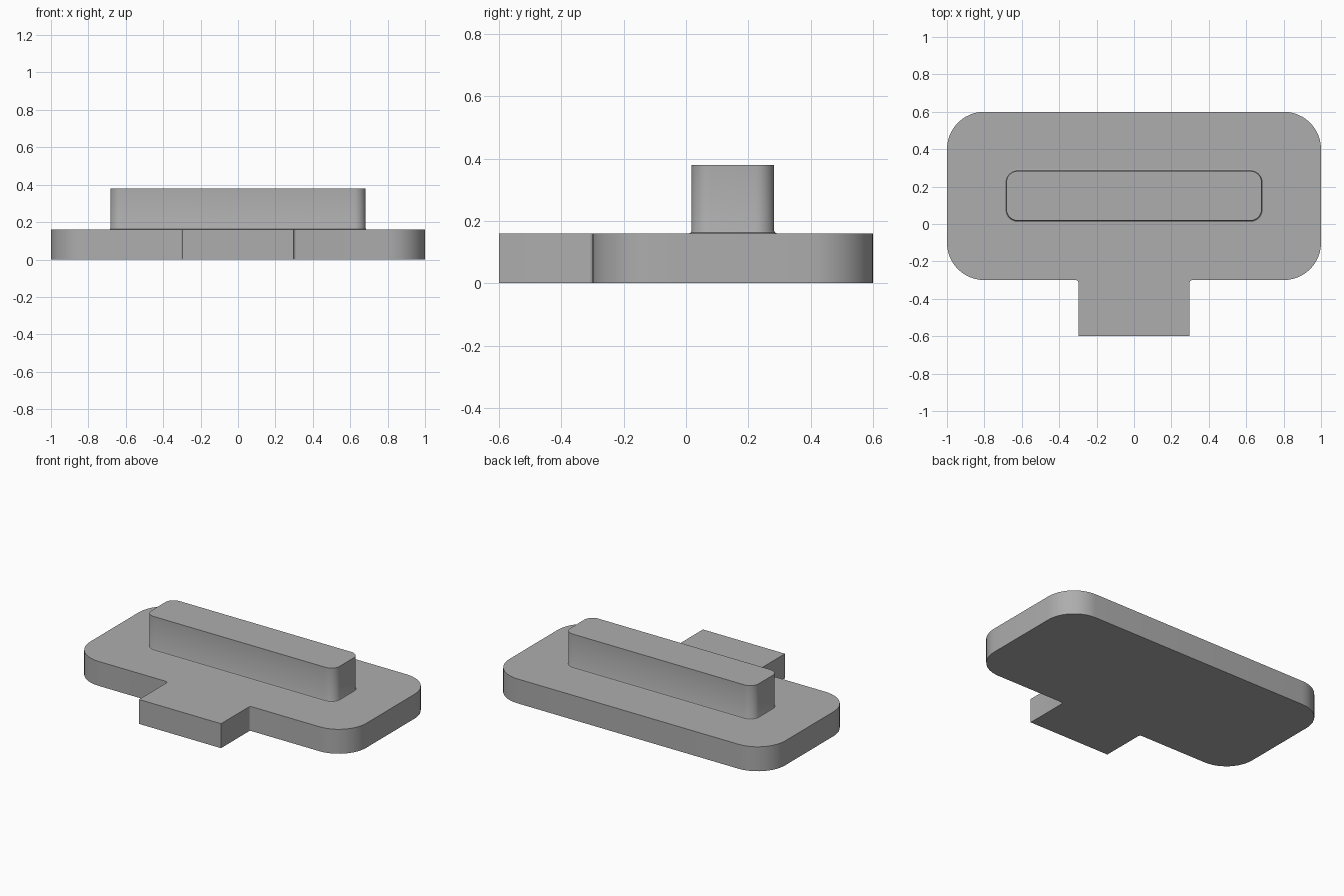
import bpy, bmesh, math

if "Cube" in bpy.data.objects:
    bpy.data.objects.remove(bpy.data.objects["Cube"])

grey = bpy.data.materials.new("plain grey")
grey.diffuse_color = (0.42, 0.42, 0.42, 1)
grey.use_nodes = True
grey.node_tree.nodes["Principled BSDF"].inputs["Base Color"].default_value = grey.diffuse_color


def arc(cx, cy, r, start, end, steps=12):
    """Points on an arc, angles in degrees."""
    out = []
    for i in range(steps + 1):
        a = math.radians(start + (end - start) * i / steps)
        out.append((cx + r * math.cos(a), cy + r * math.sin(a)))
    return out


def rounded_rect(x0, x1, y0, y1, r):
    return (arc(x0 + r, y0 + r, r, 180, 270) + arc(x1 - r, y0 + r, r, 270, 360)
            + arc(x1 - r, y1 - r, r, 0, 90) + arc(x0 + r, y1 - r, r, 90, 180))


def loft(name, rings):
    """Solid through stacked (outline, height) rings, capped at both ends."""
    bm = bmesh.new()
    loops = [[bm.verts.new((x, y, z)) for x, y in pts] for pts, z in rings]
    n = len(loops[0])
    for low, high in zip(loops, loops[1:]):
        for i in range(n):
            j = (i + 1) % n
            bm.faces.new((low[i], low[j], high[j], high[i]))
    bm.faces.new(loops[0][::-1])
    bm.faces.new(loops[-1])
    mesh = bpy.data.meshes.new(name)
    bm.to_mesh(mesh)
    bm.free()
    mesh.materials.append(grey)
    obj = bpy.data.objects.new(name, mesh)
    bpy.context.collection.objects.link(obj)
    bpy.context.view_layer.objects.active = obj
    bpy.ops.object.select_all(action='DESELECT')
    obj.select_set(True)
    bpy.ops.object.shade_smooth_by_angle(angle=math.radians(30))
    return obj


# Base plate with rounded corners and a square front tab, filleted where they meet
R, F, TAB = 0.2, 0.015, 0.297
outline = (arc(-1 + R, -0.3 + R, R, 180, 270)
           + arc(-TAB - F, -0.3 - F, F, 90, 0, 4)
           + [(-TAB, -0.6), (TAB, -0.6)]
           + arc(TAB + F, -0.3 - F, F, 180, 90, 4)
           + arc(1 - R, -0.3 + R, R, 270, 360)
           + arc(1 - R, 0.6 - R, R, 0, 90)
           + arc(-1 + R, 0.6 - R, R, 90, 180))
loft("base_plate", [(outline, 0), (outline, 0.16)])

# Raised bar with a small flare at its foot
flare = 0.008
rings = [(0.0, flare), (0.0024, 0.0024), (flare, 0.0), (0.22, 0.0)]
loft("raised_bar", [(rounded_rect(-0.682 - o, 0.682 + o, 0.018 - o, 0.283 + o, 0.06 + o),
                     0.16 + h) for h, o in rings])
